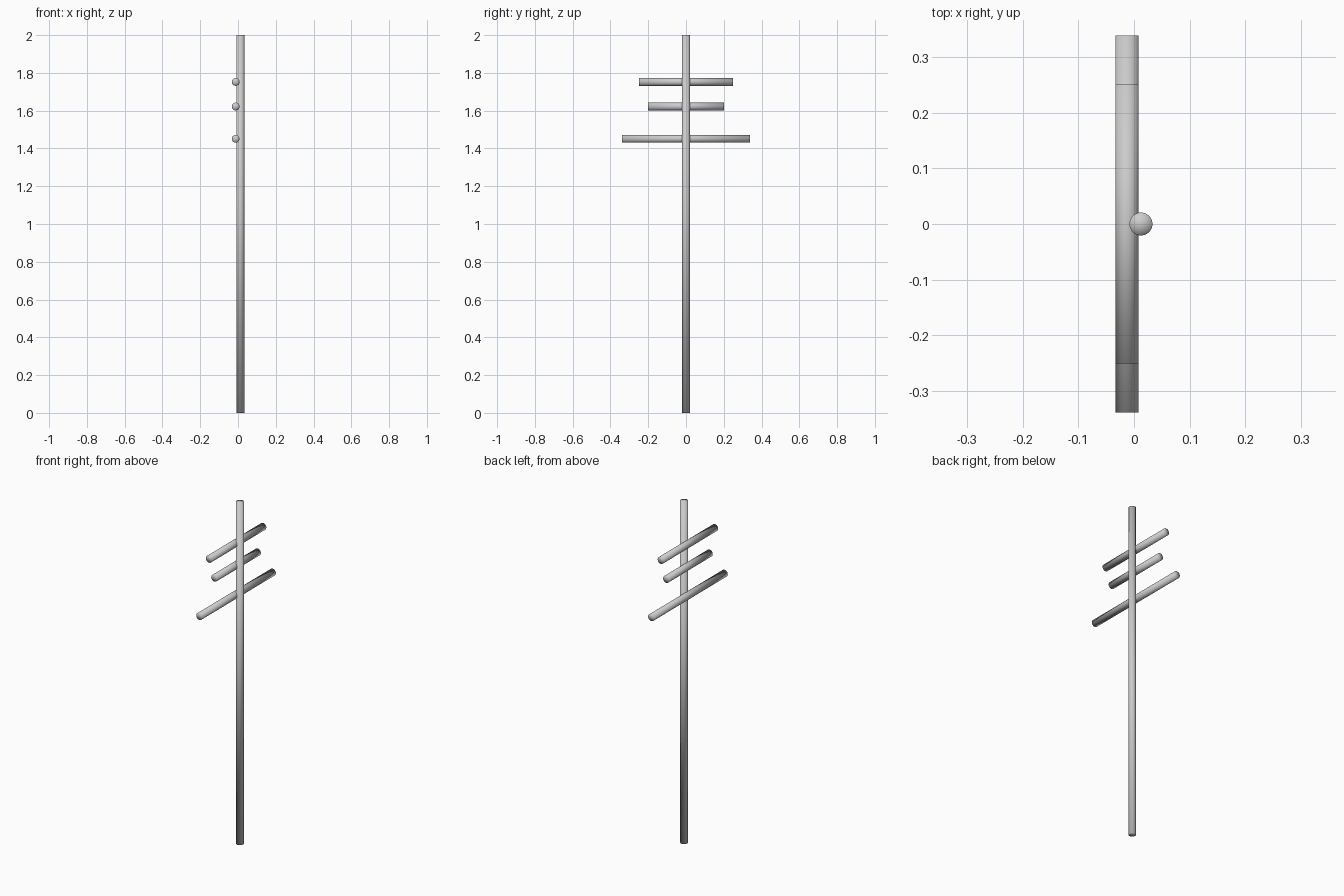
import bpy, math

if "Cube" in bpy.data.objects:
    bpy.data.objects.remove(bpy.data.objects["Cube"])

RADIUS = 0.0206
OFFSET = 0.0125  # pole and bars sit either side of x = 0


def rod(name, length, location, rotation=(0, 0, 0)):
    bpy.ops.mesh.primitive_cylinder_add(vertices=32, radius=RADIUS, depth=length,
                                        end_fill_type='TRIFAN',
                                        location=location, rotation=rotation)
    obj = bpy.context.object
    obj.name = name
    # Fully smooth shading, including the flat end caps
    bpy.ops.object.shade_smooth()
    return obj


# Upright pole
rod("pole", 2.0, (OFFSET, 0, 1.0))

# Crossbars running along y, fixed to the left side of the pole
for name, z, length in (("upper_crossbar", 1.752, 0.50),
                        ("middle_crossbar", 1.622, 0.40),
                        ("lower_crossbar", 1.451, 0.677)):
    rod(name, length, (-OFFSET, 0, z), (math.pi / 2, 0, 0))
